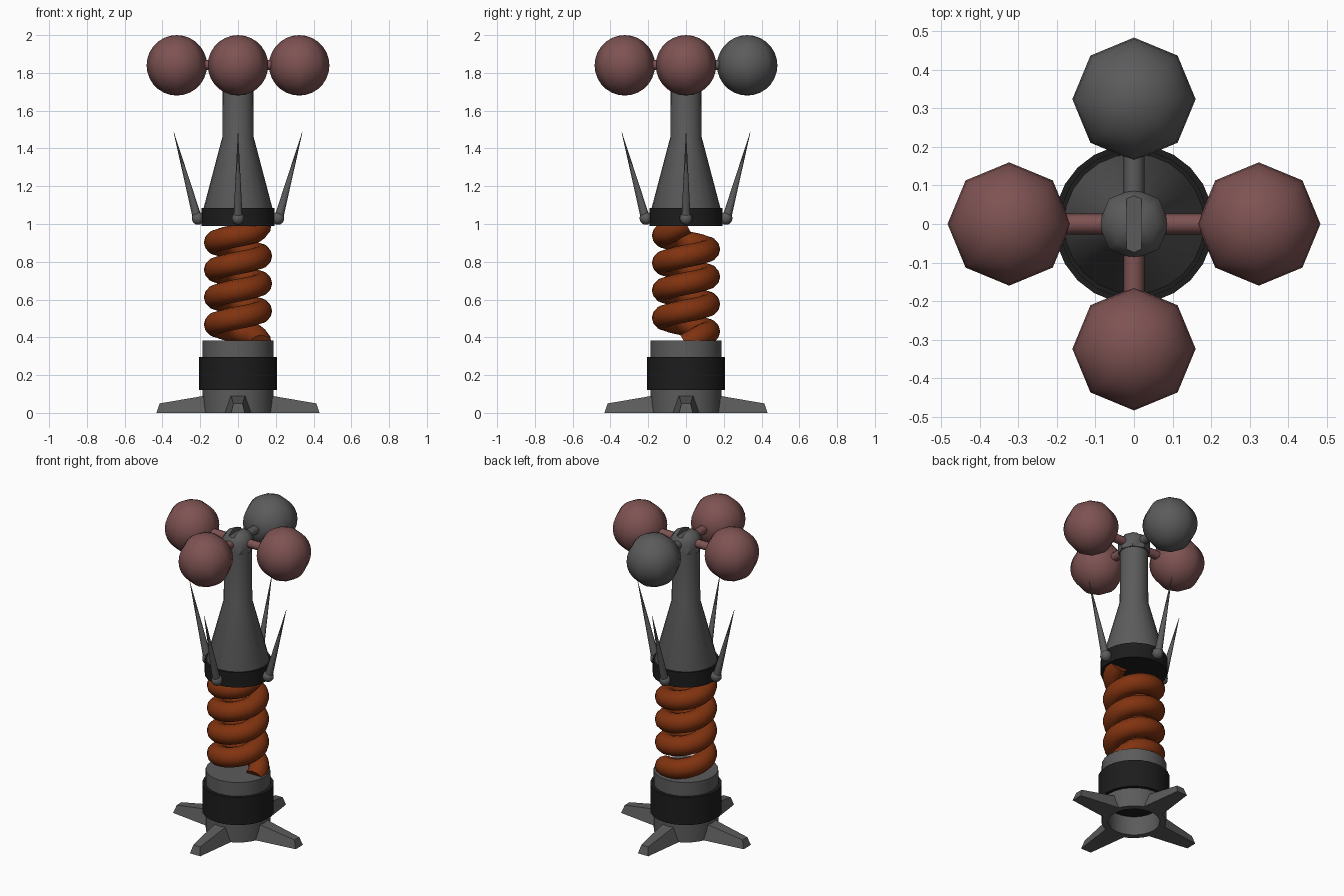
import bpy, bmesh, math
from mathutils import Vector, Matrix

if "Cube" in bpy.data.objects:
    bpy.data.objects.remove(bpy.data.objects["Cube"])


def material(name, rgb):
    m = bpy.data.materials.new(name)
    m.diffuse_color = (*rgb, 1)
    m.use_nodes = True
    m.node_tree.nodes["Principled BSDF"].inputs["Base Color"].default_value = m.diffuse_color
    return m


GREY = material("steel grey", (0.105, 0.105, 0.105))
BLACK = material("black rubber", (0.012, 0.012, 0.012))
PINK = material("dusty pink", (0.21, 0.085, 0.085))
RUST = material("rust orange", (0.22, 0.033, 0.005))


def finish(name, bm, mat, smooth=35):
    bmesh.ops.recalc_face_normals(bm, faces=bm.faces[:])
    me = bpy.data.meshes.new(name)
    bm.to_mesh(me)
    bm.free()
    ob = bpy.data.objects.new(name, me)
    bpy.context.collection.objects.link(ob)
    me.materials.append(mat)
    if smooth:
        bpy.ops.object.select_all(action='DESELECT')
        ob.select_set(True)
        bpy.context.view_layer.objects.active = ob
        bpy.ops.object.shade_smooth_by_angle(angle=math.radians(smooth))
    return ob


def skin(bm, rings, caps=True):
    """Bridge successive vertex loops."""
    loops = [[bm.verts.new(p) for p in r] for r in rings]
    n = len(loops[0])
    for a, b in zip(loops, loops[1:]):
        for i in range(n):
            j = (i + 1) % n
            bm.faces.new((a[i], a[j], b[j], b[i]))
    if caps:
        bm.faces.new(loops[0])
        bm.faces.new(loops[-1])


def lathe(name, profile, mat, segs=16, smooth=35):
    bm = bmesh.new()
    skin(bm, [[(r * math.cos(2 * math.pi * i / segs), r * math.sin(2 * math.pi * i / segs), z)
               for i in range(segs)] for r, z in profile])
    return finish(name, bm, mat, smooth)


def rod(name, p, q, r1, r2, mat, segs=8):
    p, q = Vector(p), Vector(q)
    d = q - p
    bm = bmesh.new()
    bmesh.ops.create_cone(bm, cap_ends=True, segments=segs, radius1=r1, radius2=r2, depth=d.length,
                          matrix=Matrix.Translation((p + q) / 2) @ d.to_track_quat('Z', 'Y').to_matrix().to_4x4())
    return finish(name, bm, mat, 50)


def ball(name, p, r, mat, segs, rings):
    bm = bmesh.new()
    bmesh.ops.create_uvsphere(bm, u_segments=segs, v_segments=rings, radius=r,
                              matrix=Matrix.Translation(p))
    return finish(name, bm, mat, 60)


# Base: hollow-bottomed drum with a black collar
lathe("base_drum", [(0.15, 0.3), (0.15, 0), (0.187, 0), (0.187, 0.382), (0.02, 0.382)], GREY, 24)
lathe("base_collar", [(0.18, 0.12), (0.207, 0.12), (0.207, 0.295), (0.18, 0.295)], BLACK, 24)

# Coil spring, four turns, ends sinking into the base and the collar
bm = bmesh.new()
TURNS, STEPS, R, TUBE = 4, 24, 0.121, 0.06


def coil_point(t):
    z = 0.395 + 0.145 * t
    z -= 0.035 * max(0, 1 - t / 0.12)
    z += 0.03 * max(0, 1 - (TURNS - t) / 0.12)
    a = 2 * math.pi * t
    return Vector((R * math.cos(a), R * math.sin(a), z))


rings = []
for k in range(TURNS * STEPS + 1):
    t = k / STEPS
    c = coil_point(t)
    tan = (coil_point(t + 0.01) - coil_point(t - 0.01)).normalized()
    out = Vector((c.x, c.y, 0)).normalized()
    up = tan.cross(out).normalized()
    rings.append([c + TUBE * (out * math.cos(b) + up * math.sin(b))
                  for b in (2 * math.pi * i / 12 for i in range(12))])
skin(bm, rings)
finish("coil_spring", bm, RUST)

# Upper body: black collar, tapering cone and neck
lathe("cone_collar", [(0.15, 0.99), (0.193, 0.99), (0.193, 1.085), (0.15, 1.085)], BLACK, 24)
lathe("cone_and_neck", [(0.17, 1.0), (0.182, 1.085), (0.083, 1.46), (0.081, 1.80)], GREY, 24, 30)

# Screw-head cap with a slot cut along y
cap = lathe("top_cap", [(0.092, 1.79), (0.092, 1.86), (0.066, 1.895), (0.03, 1.912)], GREY, 8, 40)
bm = bmesh.new()
bmesh.ops.create_cube(bm, size=1, matrix=Matrix.Translation((0, 0, 1.925)) @ Matrix.Diagonal((0.04, 0.3, 0.08, 1)))
cutter = finish("slot_cutter", bm, GREY, 0)
cutter.hide_render = True
cutter.hide_set(True)
mod = cap.modifiers.new("slot", 'BOOLEAN')
mod.operation, mod.object, mod.solver = 'DIFFERENCE', cutter, 'EXACT'

# Four-way parts: feet, spikes, arms and balls
for side, a in (("right", 0), ("back", 90), ("left", 180), ("front", 270)):
    rot = Matrix.Rotation(math.radians(a), 3, 'Z')
    at = lambda r, z: rot @ Vector((r, 0, z))

    bm = bmesh.new()
    skin(bm, [[rot @ Vector(v) for v in ((r0, -w, 0), (r0, w, 0), (r1, wt, h), (r1, -wt, h))]
              for r0, r1, w, wt, h in ((0.152, 0.152, 0.072, 0.04, 0.095),
                                       (0.432, 0.415, 0.036, 0.024, 0.05))])
    finish(side + "_foot", bm, GREY, 0)

    ball(side + "_spike_joint", at(0.212, 1.03), 0.034, GREY, 10, 8)
    rod(side + "_spike", at(0.215, 1.03), at(0.34, 1.485), 0.024, 0.001, GREY)

    mat = GREY if side == "back" else PINK
    rod(side + "_arm", at(0.08, 1.842), at(0.25, 1.842), 0.027, 0.027, mat)
    ball(side + "_ball", at(0.324, 1.84), 0.16, mat, 8, 14)
